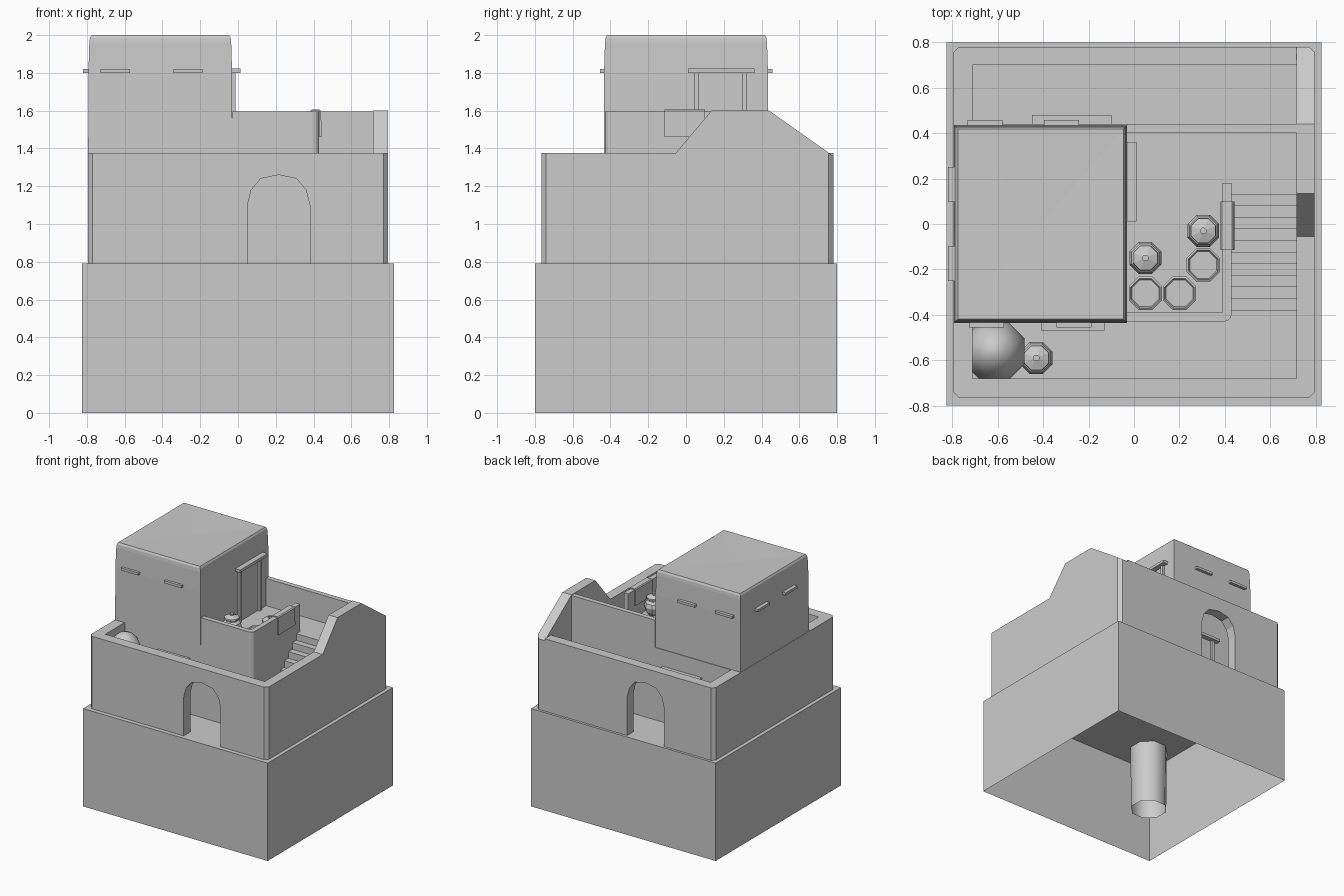
import bpy, bmesh, math
from mathutils import Vector

if "Cube" in bpy.data.objects:
    bpy.data.objects.remove(bpy.data.objects["Cube"])


def finish(name, bm, smooth=None):
    bmesh.ops.recalc_face_normals(bm, faces=bm.faces)
    me = bpy.data.meshes.new(name)
    bm.to_mesh(me)
    bm.free()
    ob = bpy.data.objects.new(name, me)
    bpy.context.collection.objects.link(ob)
    if smooth:
        bpy.context.view_layer.objects.active = ob
        ob.select_set(True)
        bpy.ops.object.shade_smooth_by_angle(angle=math.radians(smooth))
        ob.select_set(False)
    return ob


def prism(name, pts, axis, a, b, corners=(), bevel=0.025, segs=1):
    """Extrude a 2D outline along an axis; bevel vertical edges at given xy corners."""
    bm = bmesh.new()

    def place(p, t):
        return {'x': (t, p[0], p[1]), 'y': (p[0], t, p[1]), 'z': (p[0], p[1], t)}[axis]
    f = bm.faces.new([bm.verts.new(place(p, a)) for p in pts])
    ext = bmesh.ops.extrude_face_region(bm, geom=[f], use_keep_orig=True)
    d = Vector(place((0, 0), b - a))
    bmesh.ops.translate(bm, vec=d, verts=[v for v in ext['geom'] if isinstance(v, bmesh.types.BMVert)])
    edges = [e for e in bm.edges if any(
        all((v.co.xy - Vector(c)).length < 1e-4 for v in e.verts) for c in corners)]
    if edges:
        bmesh.ops.bevel(bm, geom=edges, offset=bevel, segments=segs, profile=0.5, affect='EDGES')
    return finish(name, bm)


def box(name, x0, x1, y0, y1, z0, z1, **k):
    return prism(name, [(x0, y0), (x1, y0), (x1, y1), (x0, y1)], 'z', z0, z1, **k)


def lathe(name, prof, x, y, z, n=8, smooth=None):
    bm = bmesh.new()
    rings = []
    for r, h in prof:
        rings.append([bm.verts.new((x + r * math.cos(math.tau * (i + .5) / n),
                                    y + r * math.sin(math.tau * (i + .5) / n), z + h)) for i in range(n)])
    for lo, hi in zip(rings, rings[1:]):
        for i in range(n):
            bm.faces.new((lo[i], lo[(i + 1) % n], hi[(i + 1) % n], hi[i]))
    bm.faces.new(rings[-1])
    return finish(name, bm, smooth)


G, T, P = 0.79, 1.375, 1.595      # ground, terrace and parapet levels

# hollow plinth, open underneath
bm = bmesh.new()
bmesh.ops.create_cube(bm, size=1)
for v in bm.verts:
    v.co = (v.co.x * 1.65, v.co.y * 1.6, (v.co.z + .5) * G)
bmesh.ops.delete(bm, geom=[f for f in bm.faces if f.calc_center_median().z < .01], context='FACES')
finish("plinth", bm)


# outer walls; the arch is a notch in the outline
def arch_wall(name, x0, x1, cx, y0, y1, corners):
    half = [(.165, G), (.165, 1.1), (.145, 1.18), (.095, 1.24), (0, 1.26)]
    arch = [(cx - u, z) for u, z in half] + [(cx + u, z) for u, z in reversed(half[:-1])]
    prism(name, [(x0, G)] + arch + [(x1, G), (x1, T), (x0, T)], 'y', y0, y1, corners)


arch_wall("front_wall", -.795, .795, .215, -.765, -.68, [(-.795, -.765), (.795, -.765)])
arch_wall("back_wall", -.795, .715, -.185, .70, .78, [(-.795, .78)])
prism("right_wall", [(-.68, G), (.78, G), (.78, 1.36), (.44, 1.6), (.135, 1.6), (-.055, T), (-.68, T)],
      'x', .715, .795, [(.795, .78)])
box("left_wall_front", -.795, -.71, -.68, -.43, G, T)
box("left_wall_back", -.795, -.71, .44, .70, G, T)

# main block, stairs and landing
box("main_block", -.795, .43, -.43, .44, G, T, corners=[(.43, -.43)], bevel=.035, segs=3)
steps = [(-.38, G)]
n, run = 10, .051
for i in range(n):
    z = G + (T - G) * (i + 1) / (n + 1)
    steps += [(-.38 + i * run, z), (-.38 + (i + 1) * run, z)]
prism("stairs", steps + [(.13, T), (.44, T), (.44, G)], 'x', .43, .715)

# terrace parapets
prism("terrace_parapet", [(-.03, -.43), (.43, -.43), (.43, .18), (.39, .18), (.39, -.39), (-.03, -.39)],
      'z', T, P, corners=[(.43, -.43)], bevel=.035, segs=3)
box("terrace_back_wall", -.03, .715, .40, .44, T, P)

# blanket draped over the parapet
prism("blanket", [(.381, 1.47), (.381, 1.598), (.388, 1.605), (.432, 1.605), (.44, 1.598), (.442, 1.46),
                  (.432, 1.46), (.432, 1.597), (.389, 1.597), (.389, 1.47)], 'y', -.115, .10)

# tower: tapered rings, rounded rim, shallow four-sided roof
bm = bmesh.new()
rings = []
for inset, z in [(0, T), (.001, 1.80), (.006, 1.96), (.009, 1.985), (.017, 2.0)]:
    x0, x1, y = -.793 + inset, -.03 - inset, .435 - inset
    rings.append([bm.verts.new(c) for c in ((x0, -y, z), (x1, -y, z), (x1, y, z), (x0, y, z))])
for lo, hi in zip(rings, rings[1:]):
    for i in range(4):
        bm.faces.new((lo[i], lo[(i + 1) % 4], hi[(i + 1) % 4], hi[i]))
apex = bm.verts.new((-.411, 0, 1.994))
for i in range(4):
    bm.faces.new((rings[-1][i], rings[-1][(i + 1) % 4], apex))
finish("tower", bm)

# window slit ledges on the tower
for i, x in enumerate((-.65, -.265)):
    box(f"front_slit_{i}", x - .077, x + .077, -.455, -.42, 1.80, 1.82)
for i, x in enumerate((-.655, -.32)):
    box(f"back_slit_{i}", x - .077, x + .077, .42, .458, 1.80, 1.82)
for i, y in enumerate((-.175, .175)):
    box(f"left_slit_{i}", -.82, -.78, y - .075, y + .075, 1.80, 1.82)


# door frames: lintel and two posts
def door_y(name, x0, x1, y, s, z0, z1):
    def yy(d):
        return sorted((y, y + s * d))
    box(name + "_lintel", x0, x1, *yy(.04), z1, z1 + .022)
    for side, x in (("left", x0 + .035), ("right", x1 - .06)):
        box(f"{name}_{side}_post", x, x + .025, *yy(.018), z0, z1)


door_y("front_door", -.41, -.13, -.43, -1, G, 1.22)
door_y("back_door", -.45, -.10, .44, 1, G, 1.22)
box("tower_door_lintel", -.035, .012, .01, .362, 1.80, 1.822)
for side, y in (("near", .042), ("far", .298)):
    box(f"tower_door_{side}_post", -.035, -.013, y, y + .024, T, 1.80)

# clay oven whose shaft runs down through the floor
lathe("oven", [(.14, .27), (.145, .79), (.145, 1.15), (.13, 1.24), (.1, 1.31), (.055, 1.355), (.015, 1.37)],
      -.615, -.56, 0, smooth=60)

# lidded jars and open pots
jar = [(.04, 0), (.065, .03), (.076, .07), (.066, .1), (.045, .115), (.045, .125), (.06, .13),
       (.058, .142), (.02, .155), (.015, .157), (.015, .172)]
pot = [(.045, 0), (.07, .03), (.079, .075), (.079, .12), (.07, .125), (.064, .115)]
for i, (x, y, z) in enumerate([(.05, -.15, T), (.305, -.03, T), (-.43, -.59, G)]):
    lathe(f"lidded_jar_{i}", jar, x, y, z)
for i, (x, y) in enumerate([(.05, -.305), (.2, -.305), (.305, -.18)]):
    lathe(f"open_pot_{i}", pot, x, y, T)
